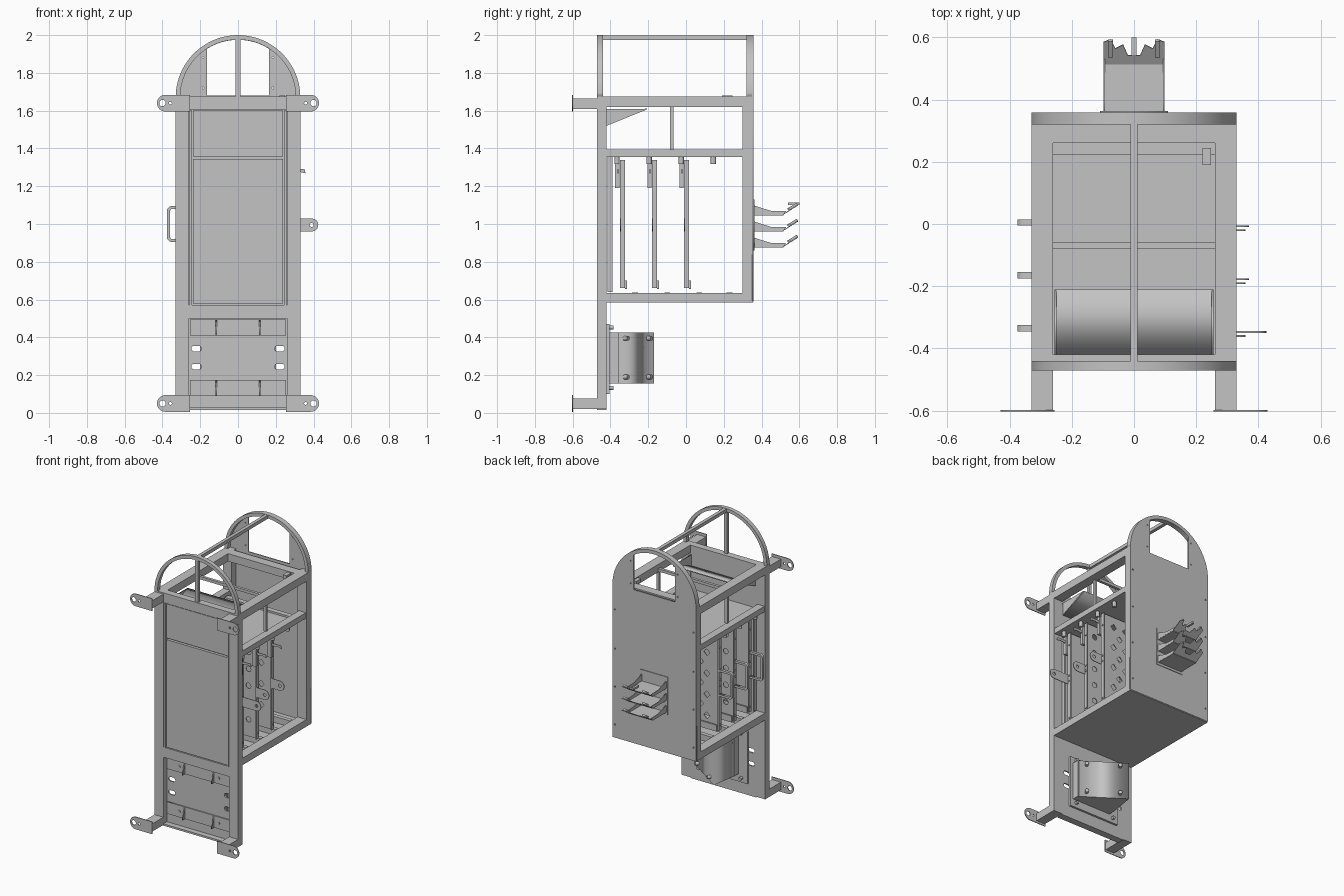
import bpy
from math import sin, cos, pi, radians
from mathutils import Matrix, Vector

old = bpy.data.objects.get("Cube")
if old:
    bpy.data.objects.remove(old)

grey = bpy.data.materials.new("plain grey")
grey.use_nodes = True
grey.diffuse_color = (0.55, 0.55, 0.55, 1)
grey.node_tree.nodes["Principled BSDF"].inputs["Base Color"].default_value = (0.55, 0.55, 0.55, 1)

XZ = Matrix(((1, 0, 0, 0), (0, 0, -1, 0), (0, 1, 0, 0), (0, 0, 0, 1)))
YZ = Matrix(((0, 0, 1, 0), (1, 0, 0, 0), (0, 1, 0, 0), (0, 0, 0, 1)))
XY = Matrix.Identity(4)


def add(name, mesh):
    mesh.materials.clear()
    mesh.materials.append(grey)
    ob = bpy.data.objects.new(name, mesh)
    bpy.context.collection.objects.link(ob)
    return ob


def box(name, x, y, z):
    """Box from (low, high) pairs."""
    v = [(a, b, c) for a in x for b in y for c in z]
    f = [(0, 1, 3, 2), (4, 6, 7, 5), (0, 4, 5, 1), (2, 3, 7, 6), (0, 2, 6, 4), (1, 5, 7, 3)]
    m = bpy.data.meshes.new(name)
    m.from_pydata(v, [], f)
    return add(name, m)


def pair(name, x, y, z):
    """Box mirrored across the middle plane."""
    box(name + "_left", x, y, z)
    box(name + "_right", (-x[1], -x[0]), y, z)


def plate(name, loops, thick, at, frame):
    """Flat plate; the first loop is the outline, the others are holes."""
    cu = bpy.data.curves.new(name, 'CURVE')
    cu.dimensions, cu.fill_mode, cu.extrude = '2D', 'BOTH', thick / 2
    for loop in loops:
        s = cu.splines.new('POLY')
        s.points.add(len(loop) - 1)
        for p, (a, b) in zip(s.points, loop):
            p.co = (a, b, 0, 1)
        s.use_cyclic_u = True
    tmp = bpy.data.objects.new(name + "_outline", cu)
    bpy.context.collection.objects.link(tmp)
    dg = bpy.context.evaluated_depsgraph_get()
    mesh = bpy.data.meshes.new_from_object(tmp.evaluated_get(dg))
    bpy.data.objects.remove(tmp)
    mesh.transform(Matrix.Translation(Vector(at)) @ frame)
    return add(name, mesh)


def arc(cx, cy, r, a0, a1, n):
    return [(cx + r * cos(radians(a0 + (a1 - a0) * i / n)),
             cy + r * sin(radians(a0 + (a1 - a0) * i / n))) for i in range(n + 1)]


def hole(cx, cy, r, n=10):
    return arc(cx, cy, r, 0, 360, n)[:-1]


def rect(x0, x1, y0, y1):
    return [(x0, y0), (x1, y0), (x1, y1), (x0, y1)]


def slot(cx, cy, w, r):
    return arc(cx + w, cy, r, -90, 90, 6) + arc(cx - w, cy, r, 90, 270, 6)


# Main frame: front columns, back posts, rails
pair("front_column", (.26, .33), (-.47, -.42), (.02, 1.675))
pair("back_post", (.26, .33), (.30, .35), (.59, 1.62))
pair("top_rail", (.26, .33), (-.42, .35), (1.62, 1.675))
pair("middle_rail", (.27, .325), (-.42, .30), (1.355, 1.395))
pair("bottom_rail", (.26, .33), (-.42, .35), (.59, .635))
box("front_top_beam", (-.26, .26), (-.47, -.42), (1.605, 1.675))
box("back_top_beam", (-.26, .26), (.26, .325), (1.62, 1.675))
box("floor_plate", (-.33, .33), (-.42, .355), (.585, .595))
for y in (-.27, -.1, .07, .23):
    box("floor_cleat", (-.26, .26), (y - .015, y + .015), (.595, .638))

# Hoops over the front and back, joined by a spine
hoop = arc(0, 1.67, .33, 0, 180, 40) + arc(0, 1.67, .306, 180, 0, 40)
plate("front_hoop", [hoop], .03, (0, -.455, 0), XZ)
plate("back_hoop", [hoop], .03, (0, .335, 0), XZ)
box("top_spine", (-.012, .012), (-.44, .32), (1.974, 1.998))
box("hoop_strut", (-.012, .012), (-.465, -.445), (1.675, 1.98))

# Back panel with arched window and small holes
outline = [(-.33, .59), (.33, .59)] + arc(0, 1.67, .33, 0, 180, 40)
window = [(-.163, 1.68), (.163, 1.68)] + arc(0, 1.67, .305, 57.7, 122.3, 14)
holes = [hole(s * .31, z, .006, 6) for s in (-1, 1) for z in (.68, .95, 1.22, 1.5)]
holes += [hole(s * .165 + s * .02, z, .005, 6) for s in (-1, 1) for z in (1.72, 1.88)]
plate("back_panel", [outline, window] + holes, .008, (0, .354, 0), XZ)

# Wall brackets at the four front corners
for s in (-1, 1):
    for z in (.05, 1.64):
        xs = sorted((s * .26, s * .33))
        box("bracket_arm", xs, (-.60, -.47), (z - .03, z + .025))
        ear = arc(.385, z, .044, -90, 90, 14) + [(.255, z + .044), (.255, z - .044)]
        loops = [ear, hole(.4, z, .017, 12), hole(.358, z, .008, 8)]
        plate("bracket_ear", [[(s * a, b) for a, b in l] for l in loops],
              .006, (0, -.60, 0), XZ)

# Front door: upper and lower leaves with thin rims
box("door_backing", (-.26, .26), (-.445, -.425), (.57, 1.605))
box("door_upper_leaf", (-.238, .238), (-.465, -.44), (1.357, 1.6))
box("door_lower_leaf", (-.238, .238), (-.465, -.44), (.578, 1.345))
pair("door_rim", (.244, .256), (-.47, -.44), (.57, 1.6))
box("door_sill", (-.26, .26), (-.465, -.42), (.5, .572))
pair("door_inner_jamb", (.255, .265), (-.415, -.39), (.64, 1.355))

# Lower front panel with slots, mounting strips and gussets
slots = [slot(s * .22, z, .012, .015) for s in (-1, 1) for z in (.34, .245)]
plate("lower_panel", [rect(-.27, .27, .02, .51)] + slots, .01, (0, -.425, 0), XZ)
for z0, z1 in ((.41, .495), (.09, .175)):
    plate("mount_strip", [rect(-.255, .255, z0, z1)], .008, (0, -.434, 0), XZ)
    for x in (-.115, .115):
        plate("strip_gusset", [[(-.437, z0), (-.437, z1), (-.465, z0)]], .006, (x, 0, 0), YZ)
    for x in (-.155, .155):
        plate("strip_bolt", [hole(x, (z0 + z1) / 2, .009)], .01, (0, -.44, 0), XZ)
        plate("rear_bolt", [hole(x, (z0 + z1) / 2, .012, 6)], .04, (0, -.405, 0), XZ)
box("front_foot_lip", (-.26, .26), (-.47, -.42), (.015, .028))

# Angled bracket behind the lower panel
box("wedge_base", (-.2, .2), (-.42, -.405), (.1, .47))
box("wedge_flange", (-.13, .18), (-.405, -.355), (.155, .425))
plate("wedge_body", [[(.18, -.36), (-.10, -.17), (-.13, -.36)]], .27, (0, 0, .29), XY)
along = Vector((-.28, .19, 0)).normalized()
out = Vector((.19, .28, 0)).normalized()
face = Matrix((along, (0, 0, 1), out)).transposed().to_4x4()
for t in (.06, .28):
    for z in (.19, .395):
        c = Vector((.18, -.36, z)) + along * t + out * .01
        plate("wedge_screw", [hole(0, 0, .013, 8)], .03, c, face)

# Upper compartment: shelf, divider, slanted deflector
box("shelf", (-.27, .27), (-.42, .26), (1.357, 1.365))
box("shelf_back_lip", (-.26, .26), (.222, .26), (1.365, 1.378))
box("divider_top_bar", (-.26, .26), (-.078, -.058), (1.625, 1.645))
pair("divider_post", (.26, .28), (-.085, -.065), (1.395, 1.62))
plate("deflector", [[(-.42, 1.52), (-.21, 1.605), (-.21, 1.613), (-.42, 1.53)]], .5, (0, 0, 0), YZ)
for x in (-.252, .252):
    plate("deflector_cheek", [[(-.42, 1.52), (-.21, 1.61), (-.42, 1.61)]], .006, (x, 0, 0), YZ)
box("small_tab", (.22, .248), (.19, .245), (1.655, 1.68))

# Three vertical slide-in trays with handles and lugs
for i, y in enumerate((-.335, -.165, .005)):
    cuts = []
    if i == 2:
        cuts = [hole(x * .1 + (r % 2) * .05 - .02, .74 + r * .075, .024, 4)
                for x in (-1.5, -.5, .5, 1.5) for r in range(8)]
    elif i == 1:
        cuts = [hole(x * .1, .78 + r * .12, .02, 8) for x in (-2, -1, 0, 1, 2) for r in range(5)]
    plate("tray_sheet", [rect(-.27, .27, .66, 1.34)] + cuts, .006, (0, y, 0), XZ)
    pair("tray_edge", (.262, .272), (y - .015, y + .012), (.66, 1.34))
    # Bent grab handle
    grip = [(-.27, .905), (-.36, .905), (-.375, .92), (-.375, 1.08), (-.36, 1.095), (-.27, 1.095),
            (-.27, 1.08), (-.355, 1.08), (-.36, 1.07), (-.36, .93), (-.355, .92), (-.27, .92)]
    plate("tray_handle", [grip], .02, (0, y, 0), XZ)
    # Lug and latch on the opposite edge
    reach = .39 if i == 0 else .335
    lug = [(.27, .96), (reach, .96)] + arc(reach, .995, .035, -60, 60, 8) + [(reach, 1.03), (.27, 1.03)]
    plate("tray_lug", [lug, hole(reach, .995, .011)], .005, (0, y - .012, 0), XZ)
    plate("tray_latch", [[(.26, 1.29), (.352, 1.29), (.358, 1.268), (.33, 1.275), (.26, 1.268)]],
          .005, (0, y - .025, 0), XZ)
    box("tray_catch", (.255, .285), (y - .04, y - .018), (1.19, 1.32))
    for s in (-1, 1):
        plate("hanger_bolt", [hole(s * .29, y - .03, .014, 8)], .04, (0, 0, 1.337), XY)
        for z in (.7, .98, 1.02, 1.25):
            plate("tray_rivet", [hole(y, z, .007, 6)], .006, (s * .274, 0, 0), YZ)
    box("tray_guide", (-.26, .26), (y + .012, y + .022), (.655, .70))
plate("hanger_bolt", [hole(.29, .145, .014, 8)], .04, (0, 0, 1.337), XY)

# Stacked holders on the back: floor, cheeks, raised fork tips
plate("holder_base", [rect(-.11, .11, .86, 1.13)], .006, (0, .36, 0), XZ)
tilt = Matrix.Rotation(radians(32), 4, 'X')
fork = [(-.098, 0), (.098, 0), (.098, .085), (.075, .095), (.06, .06), (.035, .075), (.02, .035),
        (-.02, .035), (-.035, .075), (-.06, .06), (-.075, .095), (-.098, .085)]
for z in (1.05, .965, .88):
    box("holder_floor", (-.098, .098), (.355, .515), (z - .004, z))
    cheek = [(.355, z), (.515, z), (.53, z + .018), (.45, z + .02), (.40, z + .035), (.355, z + .05)]
    for x in (-.096, .096):
        plate("holder_cheek", [cheek], .005, (x, 0, 0), YZ)
    plate("holder_fork", [fork], .004, (0, .513, z), tilt)
    for x in (-.075, .075):
        plate("holder_pin", [rect(x - .008, x + .008, .03, .09)], .012, (0, .513, z + .01), tilt)
box("holder_centre_pin", (-.008, .008), (.54, .6), (1.1, 1.115))
